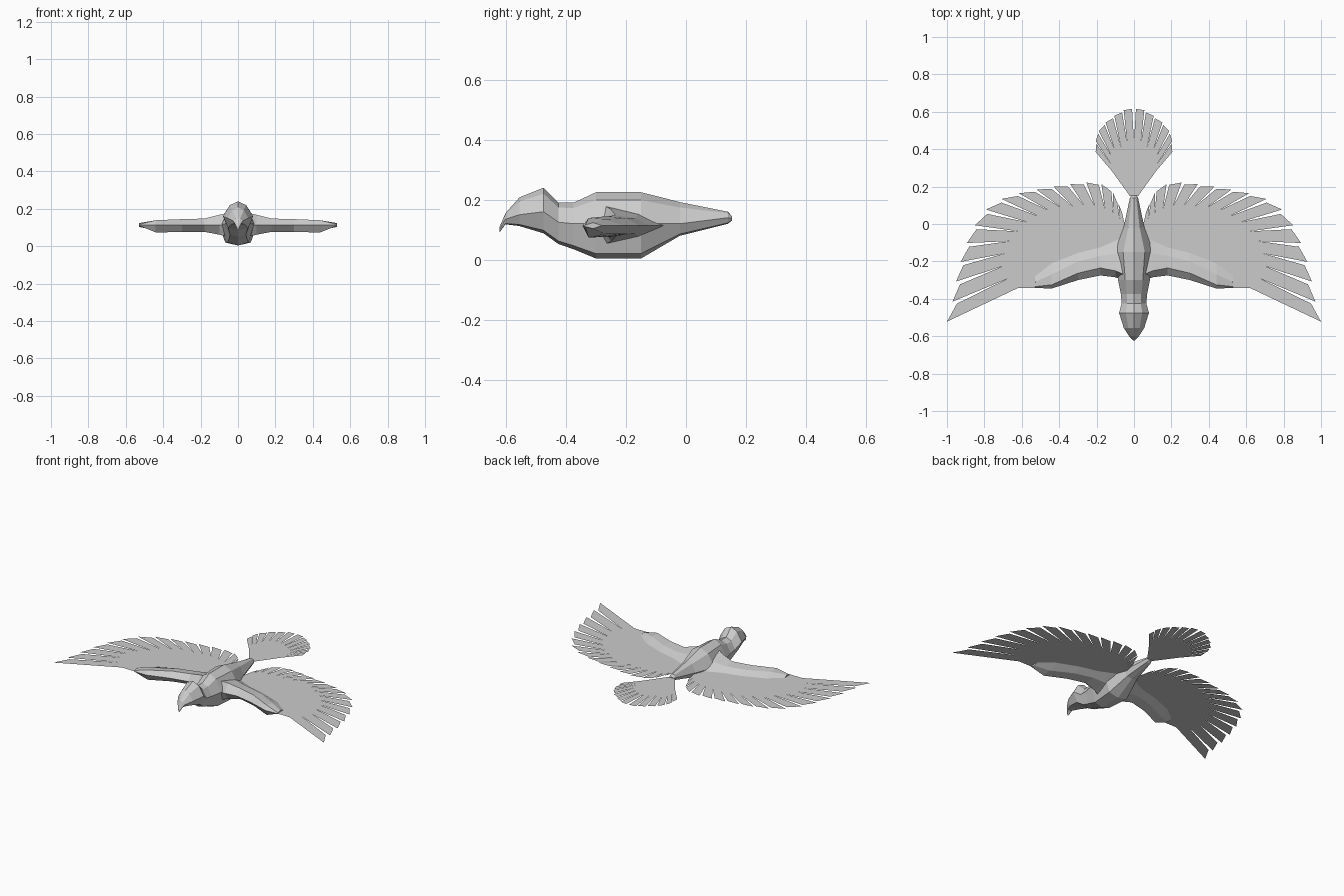
import bpy, bmesh
from mathutils import Vector

if "Cube" in bpy.data.objects:
    bpy.data.objects.remove(bpy.data.objects["Cube"])


def finish(name, bm, mirror=False):
    mesh = bpy.data.meshes.new(name)
    bm.to_mesh(mesh)
    bm.free()
    ob = bpy.data.objects.new(name, mesh)
    bpy.context.collection.objects.link(ob)
    if mirror:
        ob.modifiers.new("mirror", 'MIRROR').use_clip = False
    return ob


def loft(name, rings, mirror=False):
    bm = bmesh.new()
    loops = [[bm.verts.new(p) for p in r] for r in rings]
    n = len(loops[0])
    for a, b in zip(loops, loops[1:]):
        for i in range(n):
            j = (i + 1) % n
            bm.faces.new((a[i], a[j], b[j], b[i]))
    bm.faces.new(loops[0])
    bm.faces.new(loops[-1])
    bmesh.ops.recalc_face_normals(bm, faces=bm.faces)
    return finish(name, bm, mirror)


def along(pts, t):
    """Point at fraction t of a polyline's length."""
    pts = [Vector(p) for p in pts]
    lens = [(b - a).length for a, b in zip(pts, pts[1:])]
    d = max(0, min(1, t)) * sum(lens)
    for a, b, l in zip(pts, pts[1:], lens):
        if d <= l:
            return a.lerp(b, d / l)
        d -= l
    return pts[-1]


def feather_fan(name, base, root, tips, count, z, gap, pull, power):
    """Flat sheet from base to root curve, then separate blades to the tips."""
    bm = bmesh.new()

    def face(*ps):
        f = bm.faces.new([bm.verts.new((p.x, p.y, z)) for p in ps])
        f.normal_update()
        if f.normal.z < 0:
            f.normal_flip()

    for i in range(count):
        u0, u1 = i / count, (i + 1) / count
        t0, t1 = (1 - (1 - u) ** power for u in (u0, u1))
        r0, r1 = along(root, t0), along(root, t1)
        face(along(base, t0), along(base, t1), r1, r0)
        a = along(tips, t0)
        b = along(tips, t1 - (t1 - t0) * gap)
        face(r0, r1, b.lerp((r0 + r1) / 2, pull), a)
    bmesh.ops.remove_doubles(bm, verts=bm.verts, dist=1e-4)
    return finish(name, bm, True)


# Body, head and hooked beak: y, top z, side z, bottom z, half width
sections = [
    (-.622, .108, .100, .090, .006), (-.602, .155, .135, .118, .025),
    (-.555, .208, .150, .112, .055), (-.475, .240, .160, .088, .080),
    (-.425, .190, .125, .052, .066), (-.375, .190, .120, .035, .070),
    (-.300, .225, .120, .004, .085), (-.150, .225, .120, .004, .105),
    (-.020, .192, .120, .080, .056), (.140, .160, .140, .120, .022),
    (.153, .145, .138, .130, .014)]
rings = []
for y, zt, zm, zb, w in sections:
    half = [(w * .55, zt - (zt - zm) * .25), (w, zm), (w * .65, zb + (zm - zb) * .14)]
    rings.append([(0, y, zt)] + [(x, y, z) for x, z in half] + [(0, y, zb)]
                 + [(-x, y, z) for x, z in reversed(half)])
loft("body", rings)

# Wing arms: x, leading edge, front ridge, back ridge, trailing edge, top z, bottom z
arm = [
    (.03, -.31, -.28, -.15, -.05, .185, .045), (.10, -.285, -.25, -.16, -.09, .168, .062),
    (.18, -.275, -.235, -.17, -.125, .148, .077), (.30, -.30, -.263, -.20, -.155, .145, .076),
    (.44, -.345, -.325, -.27, -.21, .139, .074), (.53, -.342, -.335, -.31, -.28, .116, .110)]
loft("wing_arm", [[(x, le, .113), (x, f, zt), (x, b, (zt + .115) / 2 + .008), (x, te, .114),
                   (x, b, (zb + .113) / 2 - .008), (x, f, zb)]
                  for x, le, f, b, te, zt, zb in arm], True)

# Wing feathers
feather_fan(
    "wing_feathers",
    [(.62, -.342), (.45, -.342), (.30, -.28), (.18, -.24), (.04, -.15)],
    [(.62, -.342), (.69, -.28), (.71, -.2), (.66, -.08), (.56, .02), (.42, .085),
     (.28, .1), (.17, .09), (.1, .05), (.05, 0)],
    [(1.0, -.522), (.962, -.385), (.945, -.26), (.905, -.13), (.86, -.02), (.79, .08),
     (.70, .14), (.58, .175), (.40, .205), (.28, .222), (.19, .222), (.12, .185), (.06, .06)],
    16, .114, .2, .09, 1.2)

# Tail feathers
feather_fan(
    "tail_feathers",
    [(.022, .15), (0, .15)],
    [(.12, .285), (.125, .34), (.105, .39), (.06, .42), (0, .44)],
    [(.205, .385), (.205, .475), (.15, .545), (.09, .59), (.03, .622), (0, .624)],
    6, .138, .17, .04, 1.0)
